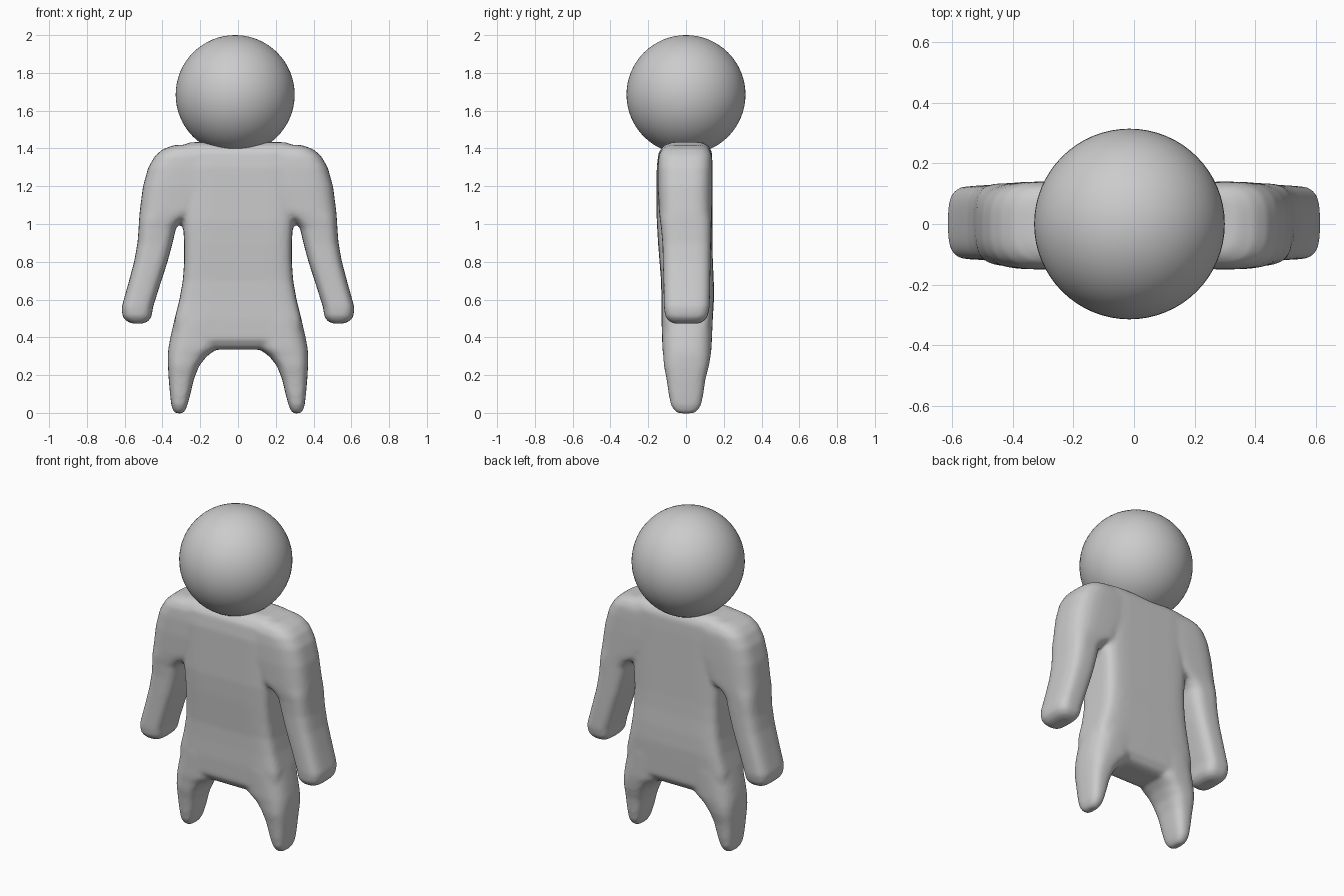
import bpy, bmesh, math


def loft(bm, sections, power, side=1, seg=48):
    """Stack superellipse sections given as (z, x_min, x_max, y_min, y_max)."""
    rings = []
    for z, x0, x1, y0, y1 in sections:
        ring = []
        for i in range(seg):
            a = 2 * math.pi * i / seg
            c, s = math.cos(a), math.sin(a)
            u = math.copysign(abs(c) ** (2 / power), c)
            v = math.copysign(abs(s) ** (2 / power), s)
            x = (x0 + x1) / 2 + (x1 - x0) / 2 * u
            y = (y0 + y1) / 2 + (y1 - y0) / 2 * v
            ring.append(bm.verts.new((side * x, y, z)))
        rings.append(ring)
    for a, b in zip(rings, rings[1:]):
        for i in range(seg):
            j = (i + 1) % seg
            bm.faces.new((a[i], a[j], b[j], b[i]))
    bm.faces.new(rings[0])
    bm.faces.new(rings[-1])


# Torso, from the crotch up to the shoulder line
torso = [
    (0.335, -0.20, 0.20, -0.07, 0.08),
    (0.35, -0.27, 0.27, -0.10, 0.11),
    (0.39, -0.34, 0.34, -0.125, 0.135),
    (0.50, -0.335, 0.335, -0.13, 0.142),
    (0.60, -0.31, 0.31, -0.13, 0.148),
    (0.70, -0.292, 0.292, -0.132, 0.147),
    (0.80, -0.285, 0.285, -0.14, 0.142),
    (0.90, -0.285, 0.285, -0.148, 0.14),
    (1.02, -0.292, 0.292, -0.155, 0.14),
    (1.30, -0.30, 0.30, -0.155, 0.14),
    (1.38, -0.30, 0.30, -0.145, 0.138),
    (1.415, -0.30, 0.30, -0.12, 0.12),
    (1.433, -0.25, 0.25, -0.08, 0.085),
]

# Shoulder, arm and hand
arm = [
    (0.473, 0.50, 0.56, -0.065, 0.07),
    (0.485, 0.475, 0.59, -0.09, 0.095),
    (0.51, 0.457, 0.612, -0.11, 0.115),
    (0.56, 0.45, 0.616, -0.117, 0.125),
    (0.68, 0.412, 0.582, -0.119, 0.128),
    (0.80, 0.373, 0.550, -0.122, 0.13),
    (0.90, 0.346, 0.532, -0.125, 0.132),
    (0.98, 0.328, 0.526, -0.132, 0.134),
    (1.02, 0.29, 0.524, -0.138, 0.135),
    (1.07, 0.18, 0.520, -0.143, 0.137),
    (1.20, 0.10, 0.503, -0.15, 0.14),
    (1.30, 0.10, 0.475, -0.15, 0.14),
    (1.36, 0.10, 0.44, -0.145, 0.138),
    (1.395, 0.10, 0.40, -0.13, 0.125),
    (1.418, 0.12, 0.34, -0.10, 0.10),
]

# Short tapering leg
leg = [
    (-0.003, 0.295, 0.328, -0.04, 0.04),
    (0.01, 0.28, 0.342, -0.06, 0.06),
    (0.04, 0.268, 0.353, -0.08, 0.08),
    (0.10, 0.252, 0.360, -0.092, 0.092),
    (0.18, 0.233, 0.367, -0.103, 0.103),
    (0.25, 0.205, 0.371, -0.117, 0.122),
    (0.30, 0.165, 0.372, -0.12, 0.13),
    (0.34, 0.11, 0.369, -0.125, 0.135),
    (0.40, 0.08, 0.358, -0.127, 0.138),
    (0.50, 0.06, 0.335, -0.13, 0.142),
]

bm = bmesh.new()
loft(bm, torso, 6)
for side in (-1, 1):
    loft(bm, arm, 3.3, side)
    loft(bm, leg, 2.9, side)
bmesh.ops.recalc_face_normals(bm, faces=bm.faces[:])
mesh = bpy.data.meshes.new("body")
bm.to_mesh(mesh)
bm.free()
body = bpy.data.objects.new("body", mesh)
bpy.context.collection.objects.link(body)

# Fuse the parts into one soft skin
remesh = body.modifiers.new("fuse", 'REMESH')
remesh.mode = 'VOXEL'
remesh.voxel_size = 0.011
remesh.use_smooth_shade = True
soften = body.modifiers.new("soften", 'SMOOTH')
soften.factor = 0.5
soften.iterations = 10

# Head
bpy.ops.mesh.primitive_uv_sphere_add(segments=64, ring_count=32, radius=0.315,
                                     location=(-0.015, 0, 1.685))
head = bpy.context.object
head.name = "head"
bpy.ops.object.shade_smooth()
